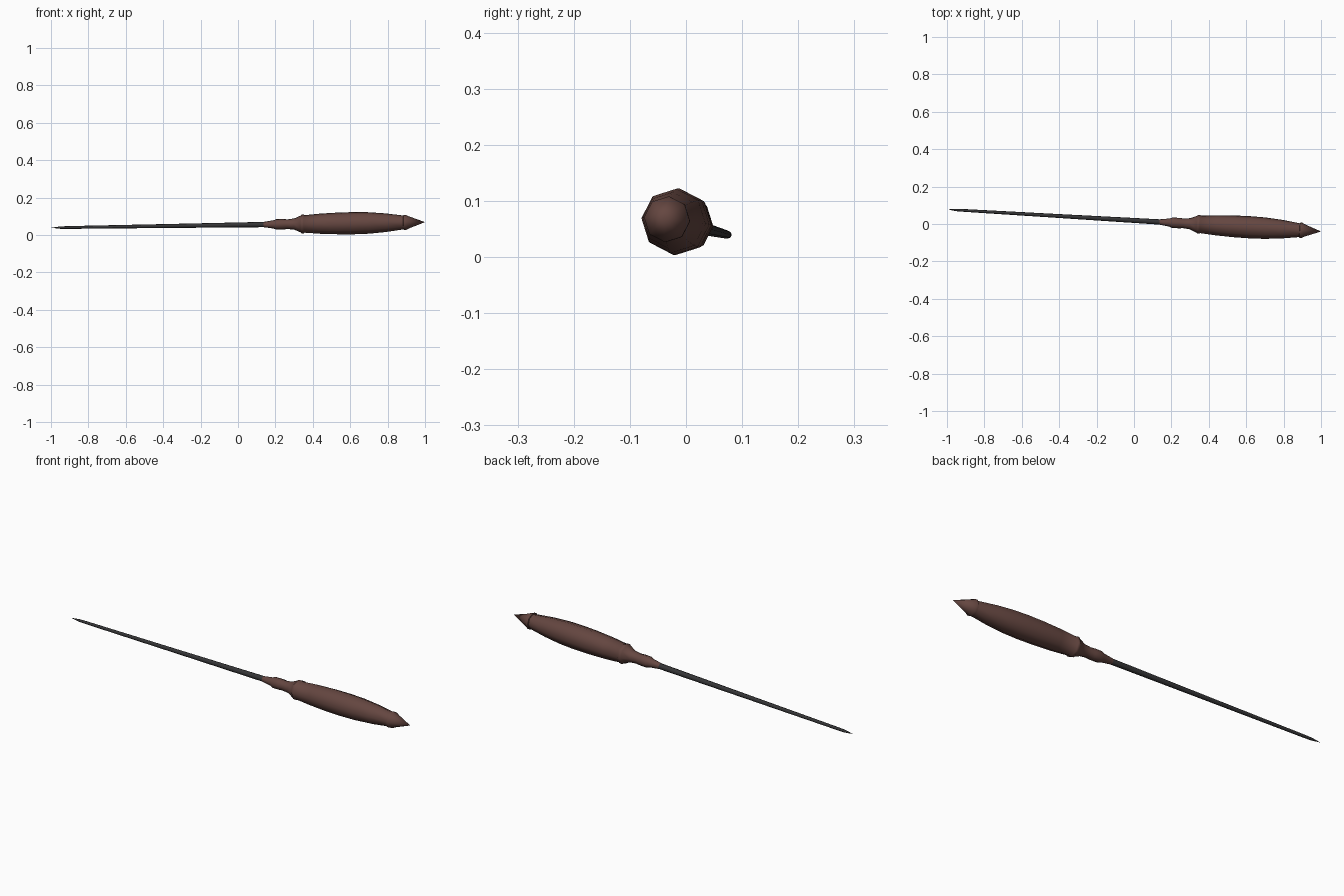
import bpy, bmesh, math
from mathutils import Vector

if "Cube" in bpy.data.objects:
    bpy.data.objects.remove(bpy.data.objects["Cube"])

TAIL, HEAD = Vector((-1.0, 0.078, 0.039)), Vector((1.0, -0.040, 0.069))
AXIS = (HEAD - TAIL).normalized()
SIDE = Vector((0, 1, 0))
SIDE = (SIDE - AXIS * SIDE.dot(AXIS)).normalized()
UP = AXIS.cross(SIDE)


def material(name, rgb):
    m = bpy.data.materials.new(name)
    m.diffuse_color = (*rgb, 1)
    m.use_nodes = True
    m.node_tree.nodes["Principled BSDF"].inputs["Base Color"].default_value = m.diffuse_color
    return m


def turned(name, profile, mat, sides=8, turn=-5, sharp=50):
    """Lathe (x, radius) pairs around the tilted tool axis."""
    bm = bmesh.new()
    rings = []
    for x, r in profile:
        c = TAIL.lerp(HEAD, (x + 1) / 2)
        if r == 0:
            rings.append([bm.verts.new(c)])
            continue
        ring = []
        for k in range(sides):
            a = math.radians(turn) + math.tau * k / sides
            ring.append(bm.verts.new(c + r * (math.cos(a) * SIDE + math.sin(a) * UP)))
        rings.append(ring)
    for a, b in zip(rings, rings[1:]):
        for k in range(sides):
            j = (k + 1) % sides
            face = [a[k % len(a)], a[j % len(a)], b[j % len(b)], b[k % len(b)]]
            bm.faces.new(list(dict.fromkeys(face)))
    for ring in (rings[0], rings[-1]):
        if len(ring) > 1:
            bm.faces.new(ring)
    bmesh.ops.recalc_face_normals(bm, faces=bm.faces)
    me = bpy.data.meshes.new(name)
    bm.to_mesh(me)
    bm.free()
    me.materials.append(mat)
    ob = bpy.data.objects.new(name, me)
    bpy.context.collection.objects.link(ob)
    bpy.ops.object.select_all(action='DESELECT')
    ob.select_set(True)
    bpy.context.view_layer.objects.active = ob
    bpy.ops.object.shade_smooth_by_angle(angle=math.radians(sharp))


wood = material("brown wood", (0.13, 0.062, 0.052))
steel = material("dark steel", (0.036, 0.036, 0.038))

# Handle: neck, bead, collar, swelling grip, end collar and pointed cap
turned("handle", [
    (0.135, 0.014), (0.19, 0.022), (0.205, 0.028), (0.24, 0.028),
    (0.265, 0.026), (0.30, 0.030), (0.335, 0.045), (0.34, 0.050),
    (0.352, 0.050), (0.356, 0.047), (0.44, 0.054), (0.54, 0.0585),
    (0.62, 0.0595), (0.70, 0.0575), (0.79, 0.050), (0.885, 0.037),
    (0.887, 0.041), (0.898, 0.041), (0.912, 0.033), (1.0, 0)], wood)

# Blade: long tapering spike with a short point
turned("blade", [
    (0.17, 0.0145), (-0.40, 0.0105), (-0.90, 0.0075),
    (-0.95, 0.0065), (-0.998, 0)], steel)
